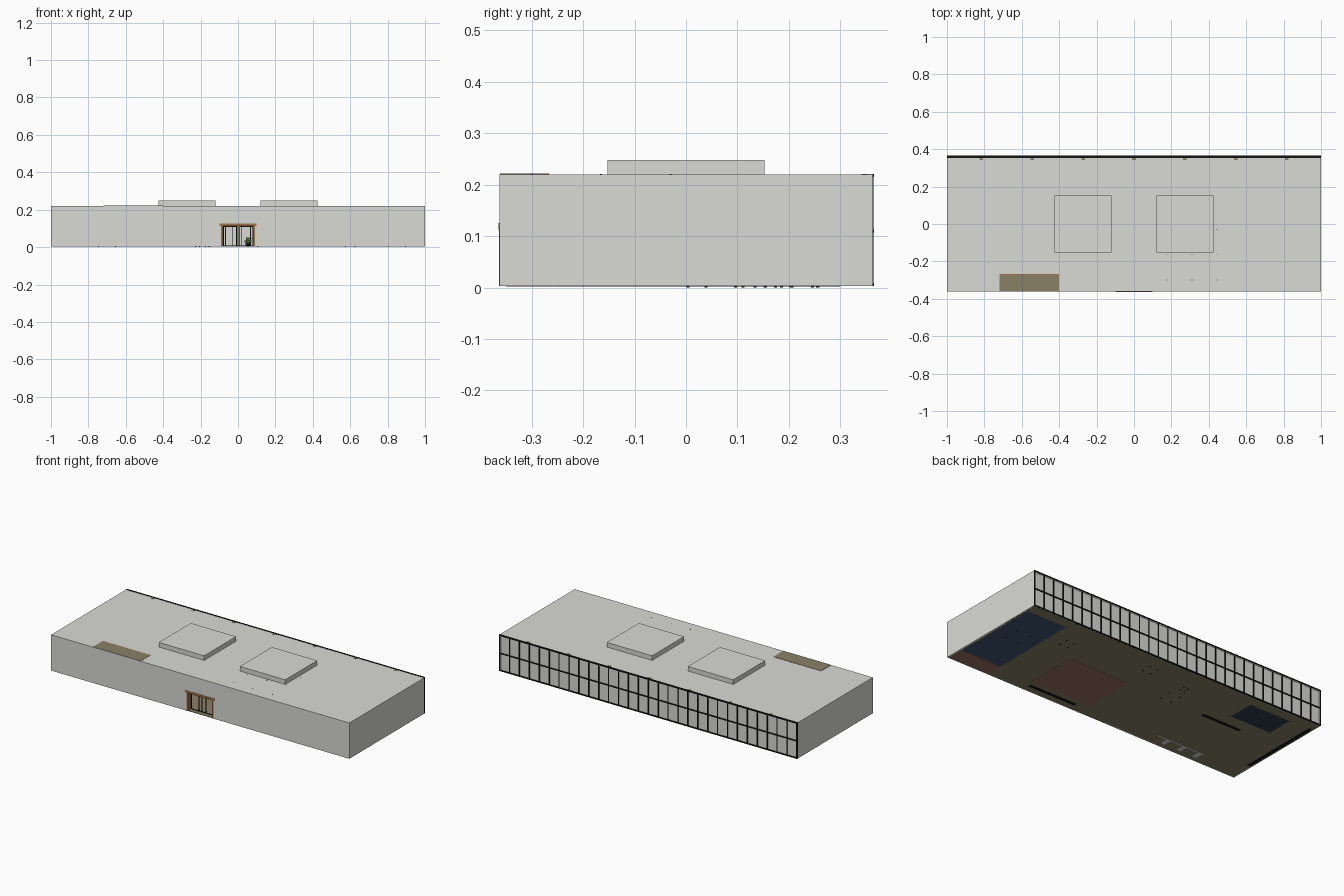
import bpy, bmesh
from mathutils import Matrix, Vector

if "Cube" in bpy.data.objects:
    bpy.data.objects.remove(bpy.data.objects["Cube"], do_unlink=True)


def material(name, r, g, b):
    m = bpy.data.materials.new(name)
    m.diffuse_color = (r, g, b, 1)
    m.use_nodes = True
    bsdf = next(n for n in m.node_tree.nodes if n.type == "BSDF_PRINCIPLED")
    bsdf.inputs["Base Color"].default_value = (r, g, b, 1)
    return m


wall = material("off white", .70, .70, .67)
black = material("black metal", .006, .006, .006)
floor = material("olive floor", .25, .22, .135)
wood = material("warm wood", .36, .17, .07)
blue = material("blue carpet", .05, .09, .18)
navy = material("navy carpet", .03, .045, .075)
rust = material("rust carpet", .32, .16, .11)
green = material("leaf green", .06, .15, .04)


def build(name, mat, boxes):
    """One object from boxes given as (x0, x1, y0, y1, z0, z1)."""
    bm = bmesh.new()
    for x0, x1, y0, y1, z0, z1 in boxes:
        centre = Vector((x0 + x1, y0 + y1, z0 + z1)) / 2
        size = Matrix.Diagonal((x1 - x0, y1 - y0, z1 - z0, 1))
        bmesh.ops.create_cube(bm, size=1, matrix=Matrix.Translation(centre) @ size)
    mesh = bpy.data.meshes.new(name)
    bm.to_mesh(mesh)
    bm.free()
    mesh.materials.append(mat)
    ob = bpy.data.objects.new(name, mesh)
    bpy.context.collection.objects.link(ob)
    return ob


W, D, H = 1.0, .362, .22   # half width, half depth, roof height
G, T = .003, .01           # ground slab underside, wall thickness
F = .006                   # floor level
DOOR, DOOR_TOP = .088, .12

# Shell
build("floor_slab", floor, [(-W + .001, W - .001, -D + .001, D - .004, G, F)])
build("roof_slab", wall, [(-W, W, -D, D, H - T, H)])
build("end_walls", wall, [(s - T / 2, s + T / 2, -D, D, G, H - T)
                          for s in (-W + T / 2, W - T / 2)])
build("front_wall", wall, [(-W + T, -DOOR, -D, -D + T, G, H - T),
                           (DOOR, W - T, -D, -D + T, G, H - T),
                           (-DOOR, DOOR, -D, -D + T, DOOR_TOP, H - T)])
build("rooftop_units", wall, [(x - .152, x + .152, -.153, .153, H, H + .028)
                              for x in (-.272, .272)])

# Glazed back wall with its frame
build("back_panes", wall, [(-W + T, W - T, D - .006, D - .002, G, H - T)])
panes = 30
bars = []
for i in range(panes + 1):
    x = -W + .003 + (2 * W - .006) * i / panes
    bars.append((x - .003, x + .003, D - .008, D + .002, G, H))
for z in (G + .003, H / 2, H - .002):
    bars.append((-W, W, D - .008, D + .003, z - .003, z + .003))
build("back_window_frame", black, bars)

# Columns behind the glazing, their tops just showing in the roof
build("columns", floor, [(x - .01, x + .01, D - .021, D - .009, F, H + .001)
                         for x in [.272 * i for i in range(-3, 4)]])

# Core that reaches the roof, with wood facing and stall partitions below
build("service_core_top", floor, [(-.72, -.40, -D + .001, -.272, H - T, H + .0015)])
build("service_core_facing", wood, [(-.72, -.40, -.272, -.266, F, H + .0015)])
build("stall_partitions", wall,
      [(-.72, -.40, -.282, -.273, .002, .12)] +
      [(x, x + .03, -.33, -.282, .002, .12) for x in (-.71, -.60, -.49)])

# Entrance
build("entrance_frame", wood,
      [(s * .085 - .005, s * .085 + .005, -D - .001, -.33, G, DOOR_TOP) for s in (-1, 1)] +
      [(-.1, .1, -D - .002, -.33, .112, .125)])
build("entrance_door_bars", black,
      [(x - .002, x + .002, -.336, -.332, F, .112) for x in (-.078, -.028, -.008, .02, .076)] +
      [(-.08, .08, -.336, -.332, F, .009)])

# Carpets let into the floor
carpets = {
    "lounge_carpet": (blue, .72, .985, -.25, .29),
    "entry_corner_carpet": (rust, .72, .985, -.35, -.255),
    "dining_carpet": (rust, .08, .49, -.27, .05),
    "meeting_carpet": (navy, -.84, -.57, .13, .29),
}
for name, (mat, x0, x1, y0, y1) in carpets.items():
    build(name, mat, [(x0, x1, y0, y1, G - .0008, F + .001)])

# Low cabinets
build("low_cabinets", black, [(.15, .47, -.32, -.30, G - .001, .06),
                              (-.70, -.44, .035, .055, G - .001, .06),
                              (-.99, -.97, -.215, .30, G - .001, .06)])

# Tables and chairs: four legs and a top
legs, tops = [], []
for x, y, r, h in ((.60, .16, .03, .045), (.85, .05, .05, .045), (.08, .23, .03, .045),
                   (-.19, .075, .04, .045), (-.19, .19, .02, .03), (-.70, .2, .05, .045)):
    tops.append((x - r, x + r, y - r, y + r, h, h + .004))
    for sx in (-1, 1):
        for sy in (-1, 1):
            a, b = x + sx * (r - .004), y + sy * (r - .004)
            legs.append((a - .003, a + .003, b - .003, b + .003, 0, h))
build("furniture_legs", black, legs)
build("furniture_tops", wood, tops)

# Hanging lamps, cords running through the roof
spots = [(x, y) for x in (.18, .31, .44) for y in (-.165, -.3)] + [(.44, -.03)]
build("lamp_cords", black, [(x - .002, x + .002, y - .002, y + .002, .14, H + .001)
                            for x, y in spots])
build("lamp_shades", black, [(x - .012, x + .012, y - .012, y + .012, .13, .14)
                             for x, y in spots])

# Plant seen through the entrance
build("plant_pot", black, [(.04, .065, -.2, -.175, F, .025)])
build("plant_leaves", green, [(.034, .071, -.206, -.169, .025, .035),
                              (.044, .061, -.196, -.179, .035, .05)])
